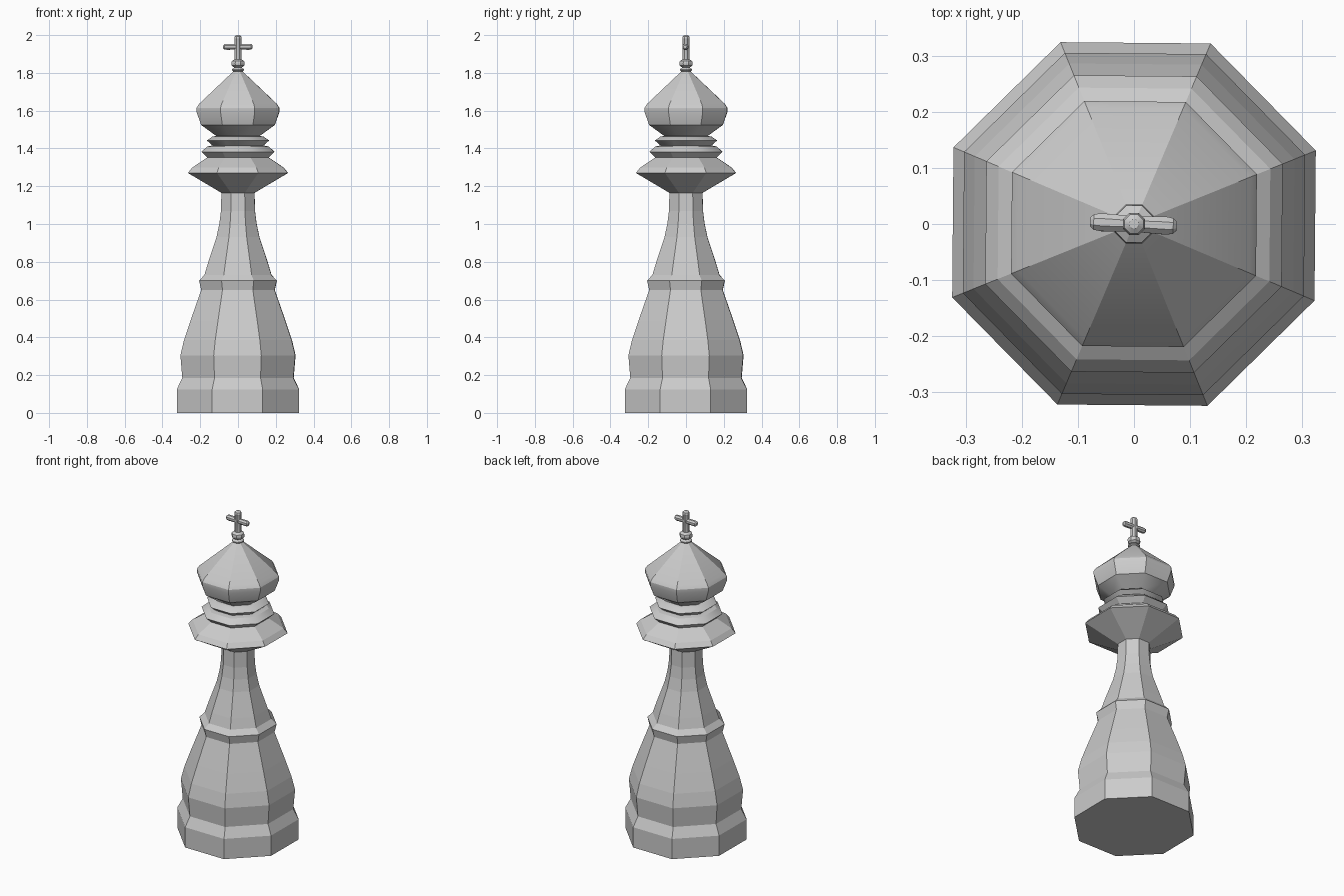
import bpy, bmesh, math

if "Cube" in bpy.data.objects:
    bpy.data.objects.remove(bpy.data.objects["Cube"])

SIDES = 8
TURN = math.radians(22)
SCALE = 1 / math.cos(TURN)      # silhouette half-width -> corner radius


def lathe(name, profile, smooth=None, scale=SCALE):
    """Eight-sided turned solid from (half_width, height) points."""
    bm = bmesh.new()
    rings = []
    for r, z in profile:
        rings.append([bm.verts.new((r * scale * math.cos(TURN + i * math.tau / SIDES),
                                    r * scale * math.sin(TURN + i * math.tau / SIDES), z))
                      for i in range(SIDES)])
    for a, b in zip(rings, rings[1:]):
        for i in range(SIDES):
            j = (i + 1) % SIDES
            bm.faces.new((a[i], a[j], b[j], b[i]))
    bm.faces.new(rings[0][::-1])
    bm.faces.new(rings[-1])
    mesh = bpy.data.meshes.new(name)
    bm.to_mesh(mesh)
    bm.free()
    obj = bpy.data.objects.new(name, mesh)
    bpy.context.collection.objects.link(obj)
    if smooth:
        bpy.ops.object.select_all(action='DESELECT')
        obj.select_set(True)
        bpy.context.view_layer.objects.active = obj
        bpy.ops.object.shade_smooth_by_angle(angle=math.radians(smooth))
    return obj


# Plinth and flared lower body
lathe("base", [(.324, 0), (.324, .125), (.295, .185), (.305, .305), (.286, .385),
               (.251, .49), (.195, .65)])

# Waist ring and tapering stem
lathe("stem", [(.195, .65), (.206, .70), (.178, .73), (.16, .79), (.137, .86),
               (.114, .93), (.099, 1.0), (.09, 1.07), (.088, 1.165)])

# Wide collar
lathe("collar", [(.088, 1.165), (.265, 1.27), (.243, 1.298), (.163, 1.352)])

# Two neck rings
lathe("lower_neck_ring", [(.163, 1.352), (.194, 1.382), (.163, 1.41), (.135, 1.416)], 30)
lathe("upper_neck_ring", [(.135, 1.416), (.165, 1.442), (.135, 1.463), (.115, 1.466)], 30)

# Bulbous head with pointed roof
lathe("head", [(.115, 1.466), (.196, 1.525), (.219, 1.593), (.219, 1.615),
               (.207, 1.635), (.02, 1.812)], 30)

# Small turned finial
lathe("finial", [(.02, 1.805), (.033, 1.813), (.033, 1.819), (.02, 1.828),
                 (.033, 1.838), (.035, 1.85), (.033, 1.862), (.018, 1.872)])

# Cross: upright and arm with rounded ends
lathe("cross_upright", [(.018, 1.865), (.018, 1.975), (.02, 1.982), (.017, 1.993),
                        (.008, 2.0)], 30)
arm = lathe("cross_arm", [(.008, -.078), (.014, -.072), (.016, -.058), (.014, 0),
                          (.016, .058), (.014, .07), (.008, .076)], 30)
arm.rotation_euler = (0, math.pi / 2, math.radians(-3))
arm.location = (0, 0, 1.938)
